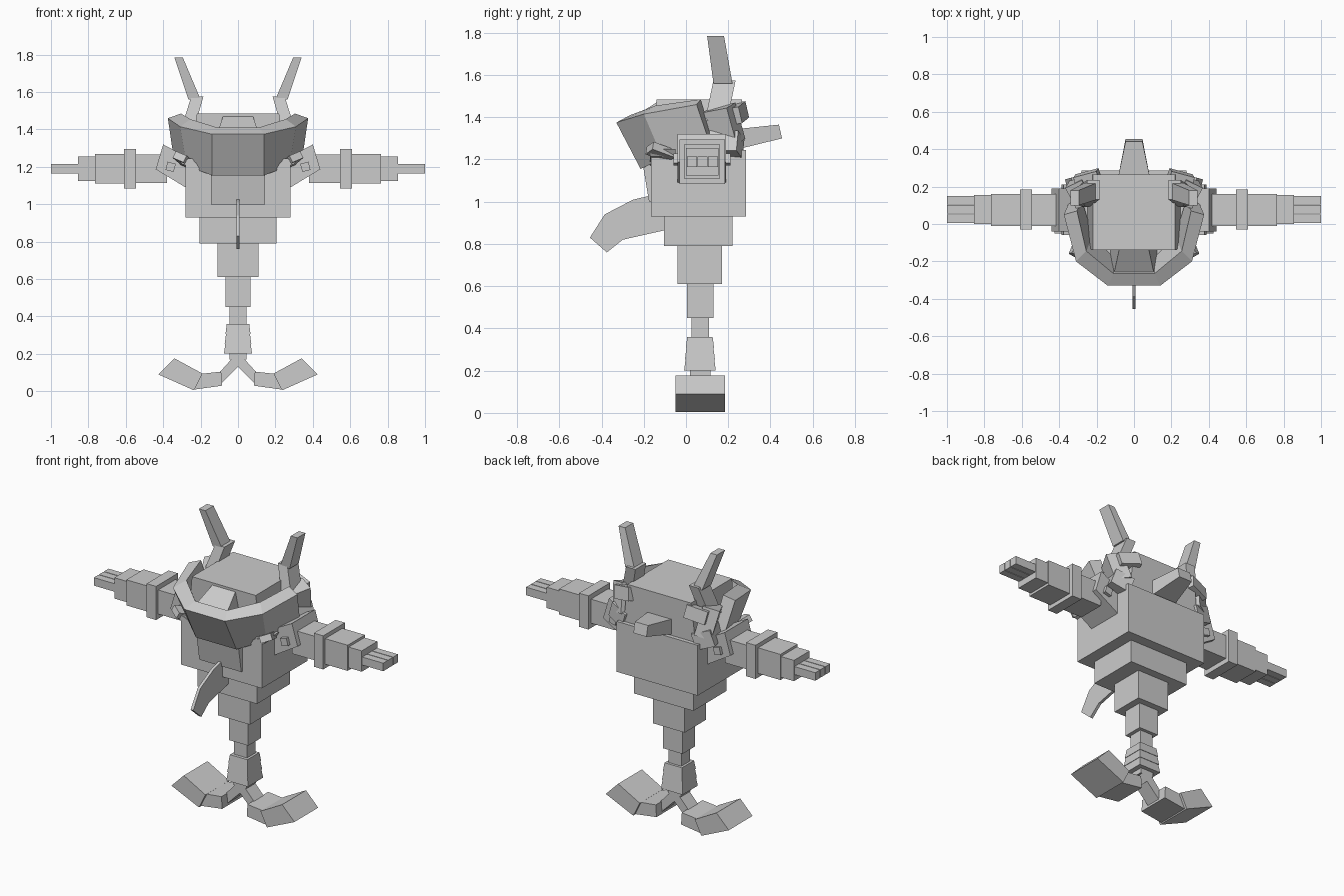
import bpy, bmesh
from math import radians
from mathutils import Vector, Euler

default = bpy.data.objects.get("Cube")
if default:
    bpy.data.objects.remove(default, do_unlink=True)

grey = bpy.data.materials.new("plain_grey")
grey.use_nodes = True
grey.diffuse_color = (0.6, 0.6, 0.6, 1)
grey.node_tree.nodes["Principled BSDF"].inputs["Base Color"].default_value = (0.6, 0.6, 0.6, 1)


def loft(name, start, end, mirror=False):
    """Solid between two outlines with the same number of corners."""
    bm = bmesh.new()
    first = [bm.verts.new(p) for p in start]
    last = [bm.verts.new(p) for p in end]
    bm.faces.new(first)
    bm.faces.new(last)
    count = len(first)
    for i in range(count):
        j = (i + 1) % count
        bm.faces.new((first[i], first[j], last[j], last[i]))
    bmesh.ops.recalc_face_normals(bm, faces=bm.faces)
    mesh = bpy.data.meshes.new(name)
    bm.to_mesh(mesh)
    bm.free()
    mesh.materials.append(grey)
    obj = bpy.data.objects.new(name, mesh)
    bpy.context.collection.objects.link(obj)
    if mirror:
        obj.modifiers.new("left_and_right", "MIRROR")
    return obj


def rect(x, y, z):
    """Level rectangle from x and y ranges at one height."""
    return [(x[0], y[0], z), (x[1], y[0], z), (x[1], y[1], z), (x[0], y[1], z)]


def box(name, x, y, z, mirror=False):
    return loft(name, rect(x, y, z[0]), rect(x, y, z[1]), mirror)


def turned_box(name, centre, size, angles, mirror=True):
    turn = Euler([radians(a) for a in angles]).to_matrix()
    w, d, h = [s / 2 for s in size]
    ends = [[Vector(centre) + turn @ Vector(p) for p in rect((-w, w), (-d, d), z)]
            for z in (-h, h)]
    return loft(name, *ends, mirror)


def side_prism(name, outline, y, mirror=True):
    """Front outline given in x and z, pushed along y."""
    return loft(name, [(a, y[0], b) for a, b in outline],
                [(a, y[1], b) for a, b in outline], mirror)


# Stepped body, widest at the chest
for name, half, y, z in (
        ("chest", .28, (-.165, .285), (.93, 1.245)),
        ("waist", .205, (-.105, .22), (.79, .93)),
        ("hips", .11, (-.04, .17), (.61, .79)),
        ("upper_tail", .067, (.005, .13), (.45, .61)),
        ("lower_tail", .045, (.025, .11), (.35, .45)),
        ("tail_peg", .045, (.02, .115), (.17, .21))):
    box(name, (-half, half), y, z)

# Flared bands above the feet
for i in range(3):
    top, low = .06 + i * .004, .067 + i * .004
    z = .36 - i * .053
    loft("tail_band", rect((-low, low), (.066 - low, .066 + low), z - .053),
         rect((-top, top), (.066 - top, .066 + top), z))

# Forked feet
side_prism("foot_stem", [(0, .21), (.1, .1), (.1, .03), (0, .13)], (.02, .115))
side_prism("foot_middle", [(.09, .105), (.085, .03), (.23, .01), (.23, .09)], (-.035, .17))
side_prism("foot_toe", [(.19, .095), (.34, .176), (.425, .09), (.235, .005)], (-.05, .185))

# Shoulders and stepped arms
side_prism("shoulder", [(.28, 1.09), (.44, 1.187), (.4, 1.32), (.25, 1.24)], (-.04, .19))
turned_box("shoulder_stud", (.36, .075, 1.2), (.045, .27, .045), (0, -15, 0))
for name, x, y, z in (
        ("upper_arm", (.38, .545), (-.01, .16), (1.115, 1.265)),
        ("arm_band", (.545, .61), (-.03, .185), (1.085, 1.295)),
        ("forearm", (.61, .765), (-.01, .16), (1.11, 1.27)),
        ("hand", (.765, .855), (0, .155), (1.125, 1.255))):
    box(name, x, y, z, True)
for i in range(3):
    start = .005 + i * .05
    box("finger", (.85, 1), (start, start + .046), (1.165, 1.215), True)

# Head and sloping forehead
loft("head", rect((-.25, .25), (-.13, .26), 1.23), rect((-.22, .22), (-.14, .265), 1.485))
loft("forehead", rect((-.13, .13), (-.2, -.1), 1.2),
     [(-.11, -.28, 1.38), (.11, -.28, 1.38), (.08, -.14, 1.47), (-.08, -.14, 1.47)])

# Wraparound visor made of a front plate and two plates on each side
outer_top = [(.14, -.33, 1.375), (.31, -.2, 1.415), (.375, .05, 1.46)]
inner_top = [(.11, -.265, 1.41), (.255, -.145, 1.455), (.305, .07, 1.485)]
outer_low = [(.14, -.215, 1.155), (.275, -.11, 1.205), (.345, .12, 1.255)]
inner_low = [(.11, -.15, 1.19), (.22, -.06, 1.235), (.28, .13, 1.28)]


def flip(p):
    return (-p[0], p[1], p[2])


rings = [[outer_top[i], inner_top[i], inner_low[i], outer_low[i]] for i in range(3)]
loft("visor_front", [flip(p) for p in rings[0]], rings[0])
loft("visor_corner", rings[0], rings[1], True)
loft("visor_side", rings[1], rings[2], True)

# Cheek spikes and ear plates
side_prism("cheek_spike", [(.14, 1.17), (.3, 1.215), (.32, 1.25), (.27, 1.24), (.14, 1.19)],
           (-.17, -.05))
turned_box("cheek_tip", (.29, -.12, 1.235), (.07, .12, .04), (-20, -20, 30))
turned_box("ear_plate", (.28, .18, 1.36), (.1, .13, .18), (10, 15, -25))
turned_box("ear_cover", (.25, .25, 1.42), (.13, .05, .08), (10, 12, -15))
turned_box("jaw_block", (.28, .19, 1.27), (.12, .14, .1), (0, -20, -15))

# Horns with a bent lower and a tall upper joint
loft("horn_base", rect((.24, .31), (.09, .195), 1.385), rect((.185, .25), (.13, .235), 1.575), True)
loft("horn_tip", rect((.2, .265), (.13, .22), 1.56), rect((.295, .34), (.1, .18), 1.785), True)

# Bib and thin curved beard
loft("bib", rect((-.145, .145), (-.175, -.14), 1.0), rect((-.145, .145), (-.205, -.14), 1.18))
beard = [(-.1, 1.045), (-.25, 1.01), (-.385, .94), (-.455, .83),
         (-.375, .76), (-.3, .82), (-.1, .865)]
loft("beard", [(-.009, y, z) for y, z in beard], [(.009, y, z) for y, z in beard])

# Tapered crest behind the head
loft("back_crest", [(-.085, .25, 1.25), (.085, .25, 1.25), (.085, .25, 1.345), (-.085, .25, 1.345)],
     [(-.045, .455, 1.3), (.045, .455, 1.3), (.045, .44, 1.365), (-.045, .44, 1.365)])
